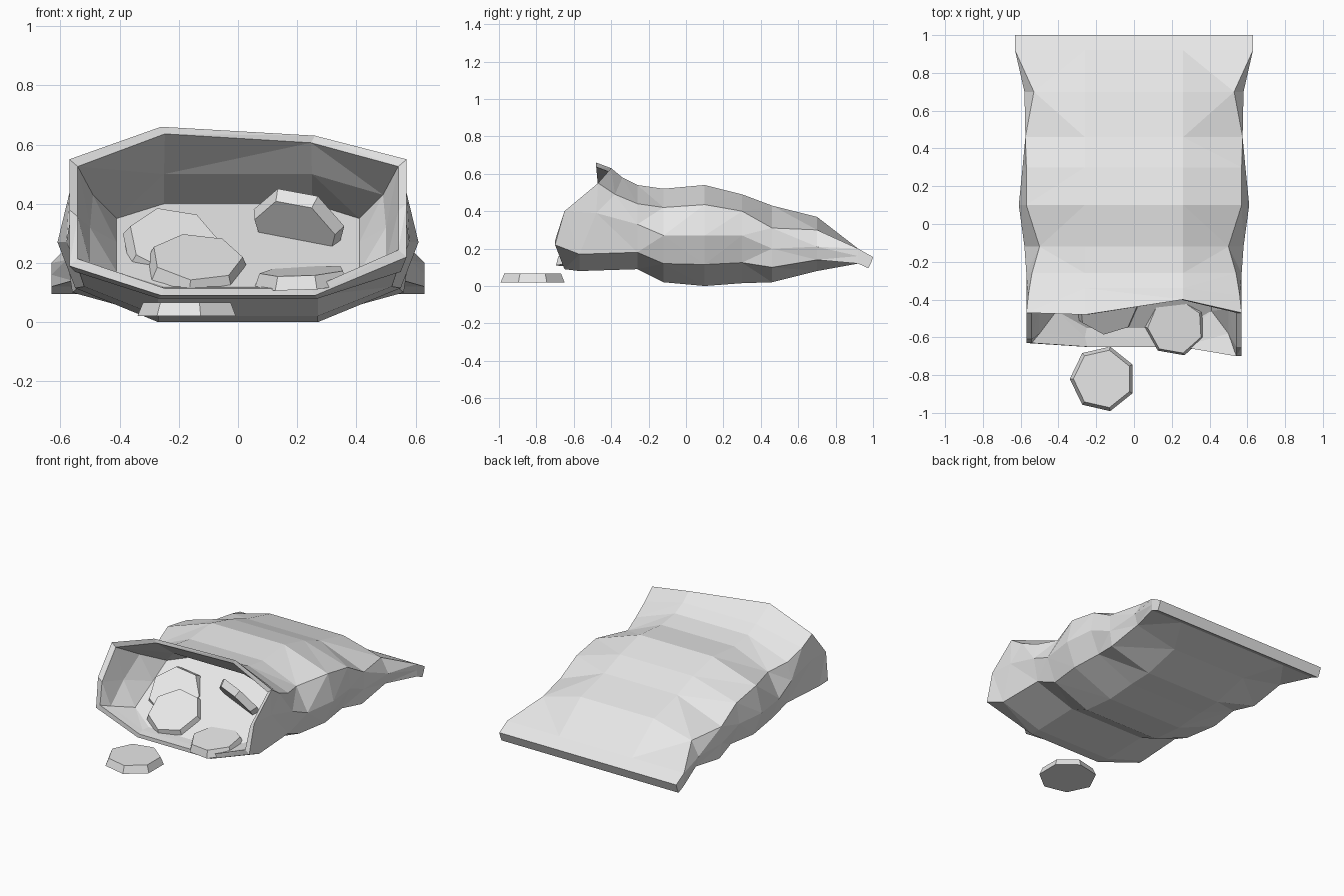
import bpy
import bmesh
from mathutils import Matrix, Vector

cube = bpy.data.objects.get("Cube")
if cube:
    bpy.data.objects.remove(cube, do_unlink=True)

grey = bpy.data.materials.new("light_grey")
grey.use_nodes = True
color = (0.8, 0.8, 0.8, 1)
grey.diffuse_color = color
grey.node_tree.nodes["Principled BSDF"].inputs["Base Color"].default_value = color


def finish(bm, name):
    """Turn a bmesh into a flat shaded object."""
    bmesh.ops.recalc_face_normals(bm, faces=bm.faces[:])
    mesh = bpy.data.meshes.new(name)
    bm.to_mesh(mesh)
    bm.free()
    mesh.materials.append(grey)
    obj = bpy.data.objects.new(name, mesh)
    bpy.context.scene.collection.objects.link(obj)
    return obj


def mirrored(half):
    """Close a half ring, listed from top to bottom on the left side."""
    left = [Vector(p) for p in half]
    return left + [Vector((-p.x, p.y, p.z)) for p in reversed(left)]


def station(y, top, shoulder, mid, low, bottom, bottom_x=0.27):
    """Cross-section of the bag at one depth."""
    return mirrored([(0.26, y, top), (shoulder[0], y, shoulder[1]),
                     (mid[0], y, mid[1]), (low[0], y, low[1]),
                     (bottom_x, y, bottom)])


# Torn rim of the mouth, slightly skewed to one side
rim = mirrored([(0.26, -0.48, 0.66), (0.57, -0.47, 0.55), (0.57, -0.61, 0.38),
                (0.57, -0.63, 0.19), (0.26, -0.65, 0.09)])
rim[0] += Vector((0, 0.08, -0.03))
rim[2] += Vector((0, -0.04, 0.02))
rim[3] += Vector((0, -0.07, 0.03))

# Inner edge of the rim
inner_rim = [Vector((p.x * 0.95, p.y, p.z + (0.024 if p.z < 0.3 else -0.024)))
             for p in rim]

# Cavity, narrowing towards its sloping back
throat = mirrored([(0.25, -0.3, 0.5), (0.49, -0.3, 0.43), (0.5, -0.45, 0.32),
                   (0.5, -0.58, 0.2), (0.26, -0.6, 0.118)])
pocket = mirrored([(0.25, -0.1, 0.4), (0.41, -0.14, 0.35), (0.41, -0.28, 0.27),
                   (0.41, -0.46, 0.17), (0.25, -0.55, 0.12)])

# Collar just behind the rim
collar = mirrored([(0.26, -0.34, 0.58), (0.56, -0.38, 0.49), (0.57, -0.48, 0.39),
                   (0.55, -0.57, 0.17), (0.27, -0.57, 0.08)])

# Crumpled body, ending in a flat sealed edge
body = [
    station(-0.26, 0.54, (0.54, 0.44), (0.57, 0.33), (0.54, 0.18), 0.09),
    station(-0.12, 0.52, (0.50, 0.42), (0.58, 0.27), (0.52, 0.12), 0.02),
    station(0.10, 0.54, (0.57, 0.435), (0.61, 0.27), (0.55, 0.115), 0.0),
    station(0.30, 0.49, (0.57, 0.40), (0.59, 0.27), (0.53, 0.125), 0.015),
    station(0.46, 0.43, (0.575, 0.31), (0.575, 0.2), (0.56, 0.1), 0.02),
    station(0.70, 0.37, (0.53, 0.30), (0.58, 0.21), (0.56, 0.14), 0.08),
    station(0.92, 0.2, (0.63, 0.2), (0.63, 0.16), (0.63, 0.12), 0.12, 0.4),
]
seal = mirrored([(0.26, 1.0, 0.155), (0.63, 1.0, 0.155), (0.63, 0.99, 0.125),
                 (0.63, 0.975, 0.095), (0.4, 0.975, 0.095)])

# Skin the whole bag from the cavity, over the rim, to the sealed edge
bm = bmesh.new()
rings = [[bm.verts.new(p) for p in ring]
         for ring in [pocket, throat, inner_rim, rim, collar, *body, seal]]
for a, b in zip(rings, rings[1:]):
    for i in range(len(a)):
        j = (i + 1) % len(a)
        bm.faces.new((a[i], a[j], b[j], b[i]))
bm.faces.new(rings[0])
bm.faces.new(rings[-1])
bmesh.ops.triangulate(bm, faces=[f for f in bm.faces if len(f.verts) == 4])
finish(bm, "bag")


def chip(name, centre, normal, radius=0.175):
    """Seven sided tapered disc facing along the normal."""
    bm = bmesh.new()
    turn = Vector(normal).to_track_quat("Z", "Y").to_matrix().to_4x4()
    bmesh.ops.create_cone(bm, cap_ends=True, segments=7, radius1=radius,
                          radius2=radius * 0.89, depth=0.046,
                          matrix=Matrix.Translation(centre) @ turn
                          @ Matrix.Rotation(-1.5708, 4, "Z"))
    return finish(bm, name)


# One chip on the ground, four in the mouth
chip("fallen_chip", (-0.165, -0.82, 0.043), (0, 0, 1))
chip("front_chip", (-0.14, -0.44, 0.2), (0.05, -0.5, 0.85))
chip("back_chip", (-0.22, -0.32, 0.26), (0.15, -0.7, 0.7))
chip("leaning_chip", (0.2, -0.27, 0.31), (-0.3, -0.7, -0.6), 0.165)
chip("floor_chip", (0.22, -0.54, 0.15), (-0.05, -0.12, 1), 0.165)
